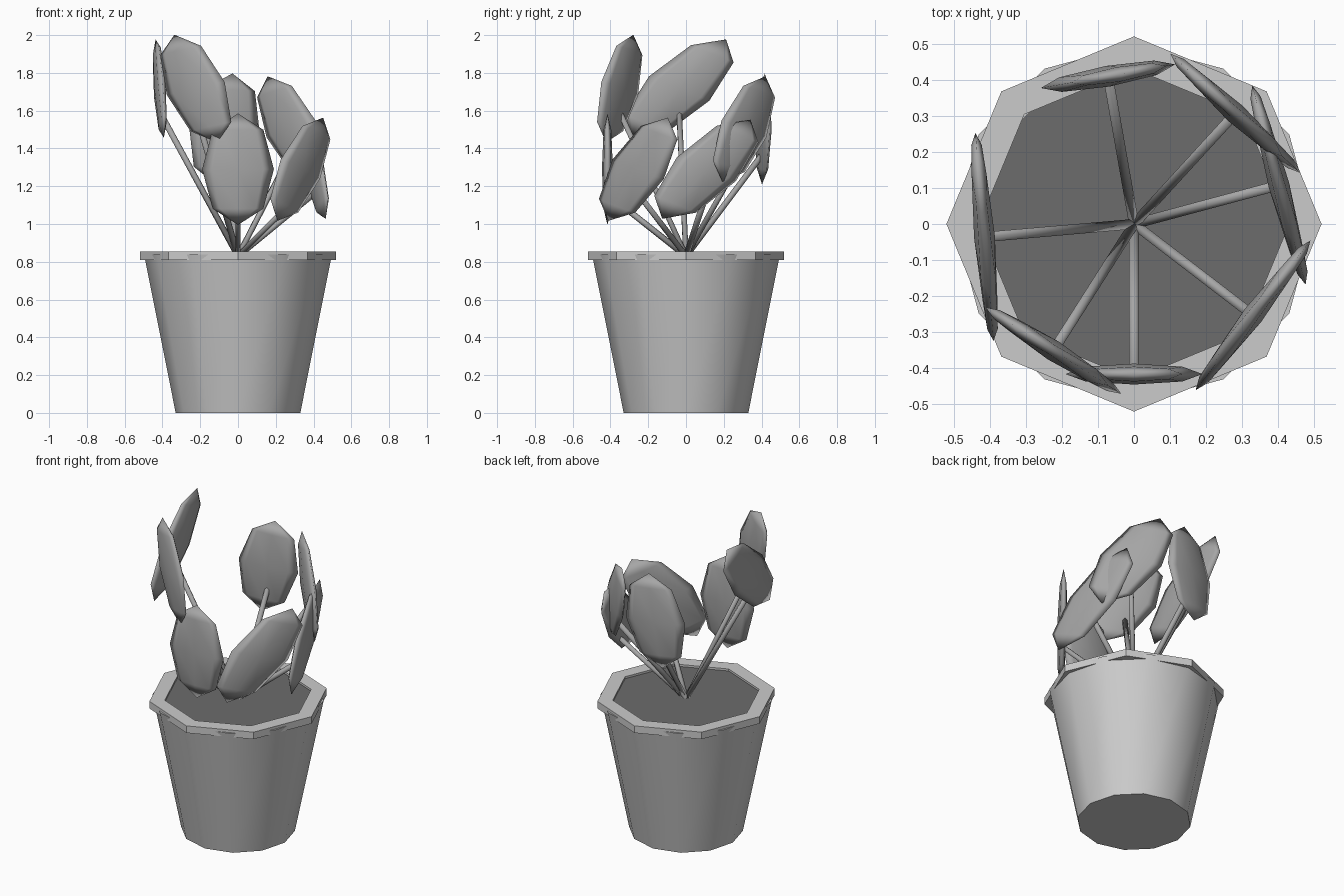
import bpy, bmesh
from math import radians, cos, sin, pi
from mathutils import Vector, Matrix

if "Cube" in bpy.data.objects:
    bpy.data.objects.remove(bpy.data.objects["Cube"])


def material(name, v):
    m = bpy.data.materials.new(name)
    m.diffuse_color = (v, v, v, 1)
    m.use_nodes = True
    m.node_tree.nodes["Principled BSDF"].inputs["Base Color"].default_value = m.diffuse_color
    return m


leaf_mat = material("leaf_grey", 0.38)
soil_mat = material("soil_grey", 0.15)


def finish(name, bm, mat=None, smooth=False):
    bmesh.ops.recalc_face_normals(bm, faces=bm.faces)
    me = bpy.data.meshes.new(name)
    bm.to_mesh(me)
    bm.free()
    ob = bpy.data.objects.new(name, me)
    bpy.context.collection.objects.link(ob)
    if mat:
        me.materials.append(mat)
    for p in me.polygons:
        p.use_smooth = smooth
    return ob


def ring(bm, r, z, n):
    return [bm.verts.new((r * cos(2 * pi * i / n), r * sin(2 * pi * i / n), z)) for i in range(n)]


def bridge(bm, a, b):
    n = len(a)
    for i in range(n):
        bm.faces.new((a[i], a[(i + 1) % n], b[(i + 1) % n], b[i]))


# Tapered 12-sided pot
bm = bmesh.new()
low, high = ring(bm, 0.33, 0, 12), ring(bm, 0.497, 0.838, 12)
bridge(bm, low, high)
bm.faces.new(low)
bm.faces.new(high)
pot = finish("pot", bm)
bpy.context.view_layer.objects.active = pot
pot.select_set(True)
bpy.ops.object.shade_smooth_by_angle(angle=radians(40))
pot.select_set(False)

# Octagonal rim with a rectangular section
bm = bmesh.new()
section = [(0.52, 0.81), (0.52, 0.855), (0.43, 0.855), (0.43, 0.81)]
rings = [ring(bm, r, z, 8) for r, z in section]
for k in range(4):
    bridge(bm, rings[k], rings[(k + 1) % 4])
finish("rim", bm)

# Soil disc
bm = bmesh.new()
low, high = ring(bm, 0.44, 0.82, 12), ring(bm, 0.44, 0.842, 12)
bridge(bm, low, high)
bm.faces.new(low)
bm.faces.new(high)
finish("soil", bm, soil_mat)

# Seven stems and leaves on a golden-angle spiral, in three heights
base = Vector((0, 0, 0.83))
for i in range(7):
    a = radians(-90 + 137.5 * i)
    c = cos(a)
    out, side, up = Vector((c, sin(a), 0)), Vector((-sin(a), c, 0)), Vector((0, 0, 1))
    height = (1.29, 1.503, 1.717)[i % 3]

    # Stem: thin cylinder to the lower half of the leaf
    tip = out * 0.41 + up * (height - 0.135)
    d = tip - base
    mat = Matrix.Translation((base + tip) / 2) @ d.to_track_quat('Z', 'Y').to_matrix().to_4x4()
    bm = bmesh.new()
    bmesh.ops.create_cone(bm, cap_ends=True, segments=6, radius1=0.016, radius2=0.016,
                          depth=d.length, matrix=mat)
    finish(f"stem_{i + 1}", bm, leaf_mat, True)

    # Leaf: flattened low-poly sphere, all leaning towards the back
    long_axis = side * 0.25 * c + up * (0.295 - 0.035 * c * c)
    wide_axis = side * (0.19 - 0.03 * c * c) - up * 0.065 * c
    m = Matrix((out * 0.029, wide_axis, long_axis)).transposed().to_4x4()
    m.translation = out * 0.416 + up * height
    bm = bmesh.new()
    bmesh.ops.create_uvsphere(bm, u_segments=8, v_segments=4, radius=1, matrix=m)
    finish(f"leaf_{i + 1}", bm, leaf_mat, True)
